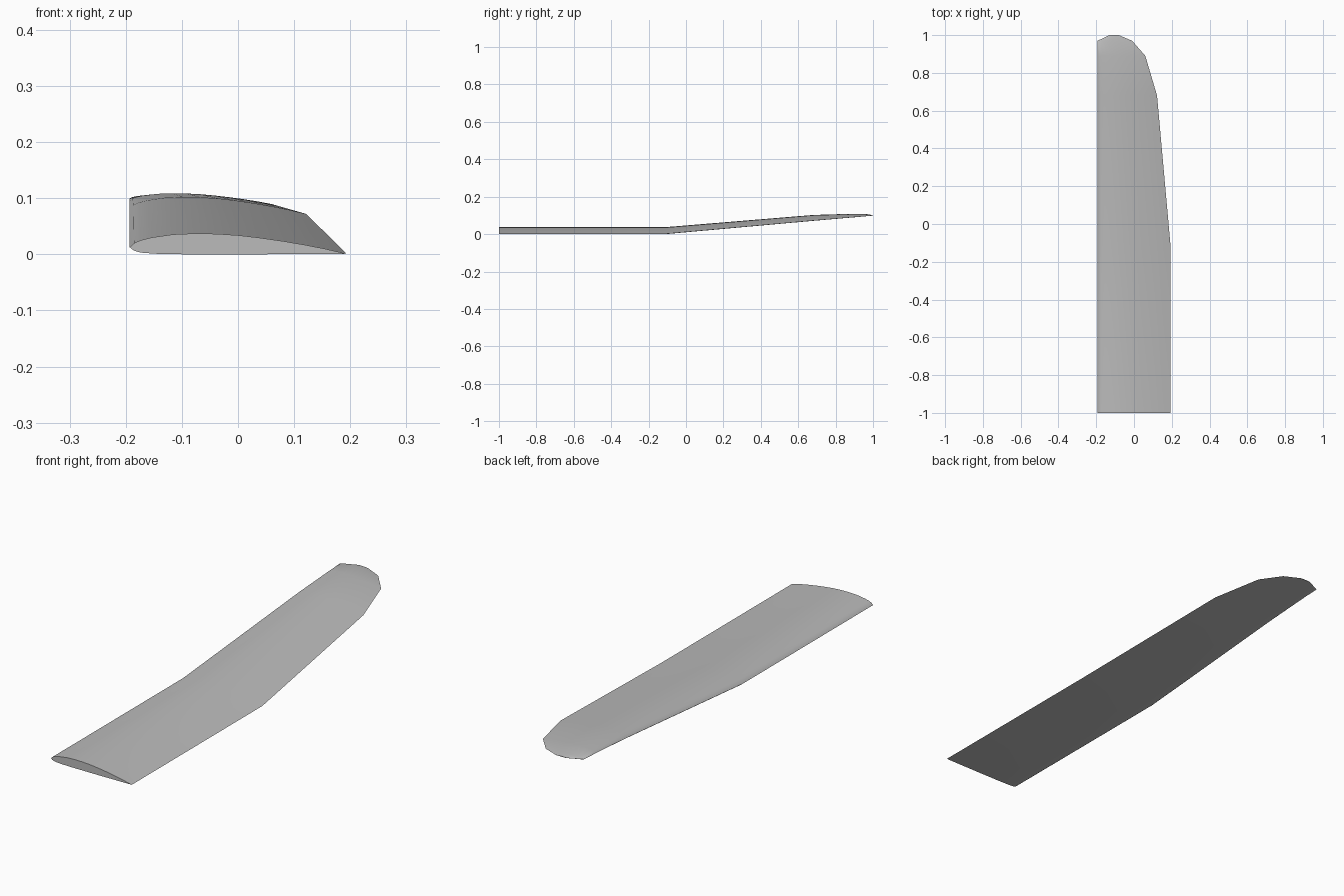
import bpy, bmesh, math

cube = bpy.data.objects.get("Cube")
if cube:
    bpy.data.objects.remove(cube, do_unlink=True)

# One plain grey for the whole wing
grey = bpy.data.materials.new("plain_grey")
grey.use_nodes = True
grey.diffuse_color = (0.5, 0.5, 0.5, 1)
grey.node_tree.nodes["Principled BSDF"].inputs["Base Color"].default_value = grey.diffuse_color

# Flat-bottomed aerofoil: (fraction of chord, height), trailing edge forward over the top
AEROFOIL = [
    (1, 0.001), (0.9, 0.010), (0.8, 0.0175), (0.7, 0.024), (0.6, 0.0295),
    (0.5, 0.034), (0.4, 0.0365), (0.3, 0.0372), (0.2, 0.0355), (0.1, 0.030),
    (0.05, 0.025), (0.02, 0.020), (0, 0.0125), (0.02, 0.0065), (0.05, 0.003),
    (0.12, 0.001), (0.25, 0), (0.6, 0),
]

# Span stations: y, leading x, trailing x, base z, thickness scale
STATIONS = [
    (-1.00, -0.193, 0.193, 0.000, 1.00),
    (-0.11, -0.193, 0.193, 0.000, 1.00),
    (0.68, -0.193, 0.122, 0.071, 0.84),
    (0.89, -0.193, 0.060, 0.089, 0.53),
    (0.97, -0.193, -0.010, 0.096, 0.28),
    (1.00, -0.130, -0.080, 0.099, 0.05),
]

# Loft the aerofoil along the span and close both ends
bm = bmesh.new()
rings = [[bm.verts.new((lead + f * (trail - lead), y, base + h * scale))
          for f, h in AEROFOIL]
         for y, lead, trail, base, scale in STATIONS]
count = len(AEROFOIL)
for a, b in zip(rings, rings[1:]):
    for i in range(count):
        j = (i + 1) % count
        bm.faces.new((a[i], a[j], b[j], b[i]))
bm.faces.new(rings[0])
bm.faces.new(rings[-1])
bmesh.ops.recalc_face_normals(bm, faces=bm.faces)

mesh = bpy.data.meshes.new("wing_panel")
bm.to_mesh(mesh)
bm.free()
mesh.materials.append(grey)
wing = bpy.data.objects.new("wing_panel", mesh)
bpy.context.collection.objects.link(wing)

# Smooth skin with a sharp trailing edge and root
bpy.ops.object.select_all(action='DESELECT')
wing.select_set(True)
bpy.context.view_layer.objects.active = wing
bpy.ops.object.shade_smooth_by_angle(angle=math.radians(35))
